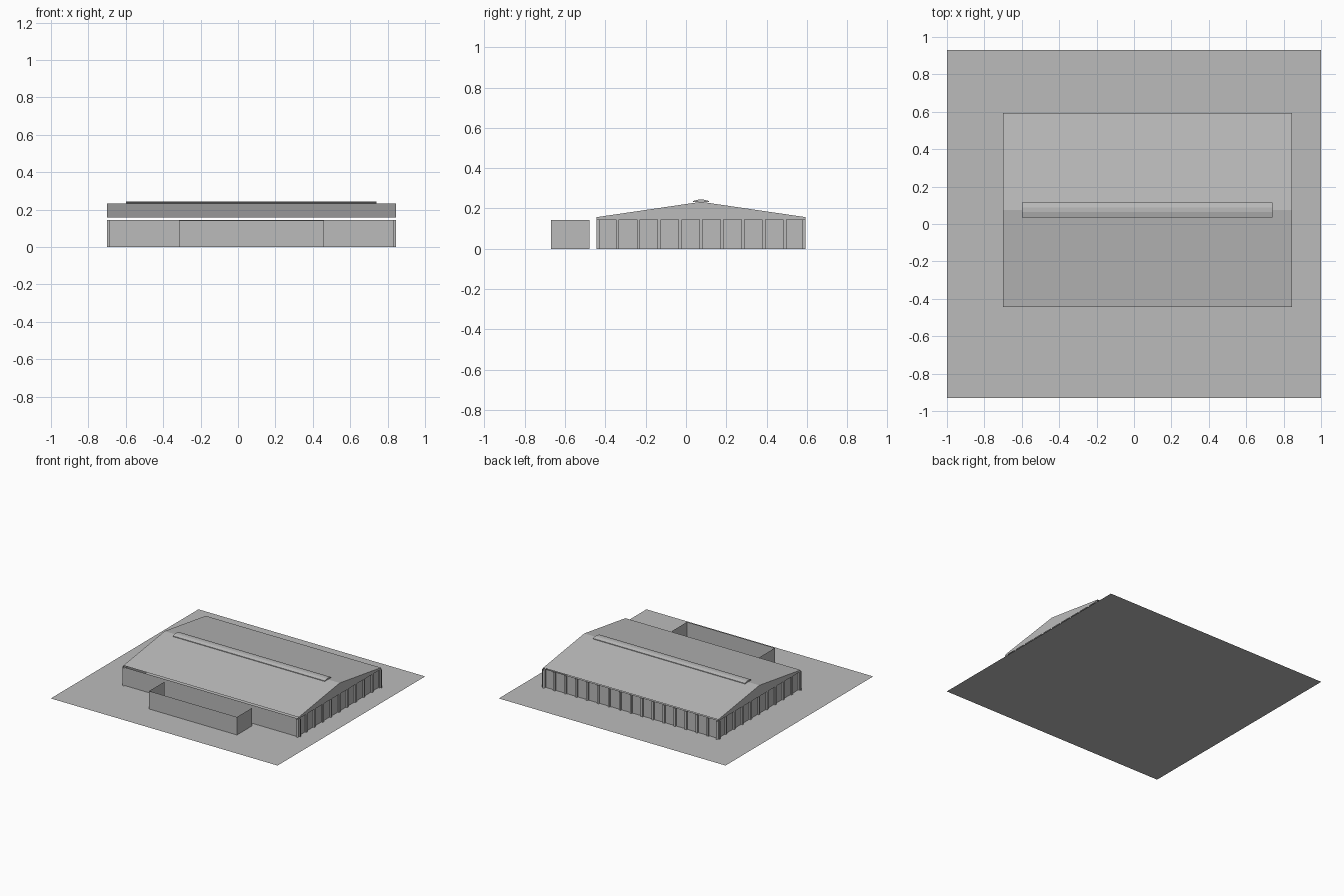
import bpy

cube = bpy.data.objects.get("Cube")
if cube:
    bpy.data.objects.remove(cube, do_unlink=True)

grey = bpy.data.materials.new("plain_grey")
grey.use_nodes = True
grey.diffuse_color = (0.5, 0.5, 0.5, 1)
grey.node_tree.nodes["Principled BSDF"].inputs["Base Color"].default_value = (0.5, 0.5, 0.5, 1)


def make(name, verts, faces):
    mesh = bpy.data.meshes.new(name)
    mesh.from_pydata(verts, [], faces)
    mesh.materials.append(grey)
    obj = bpy.data.objects.new(name, mesh)
    bpy.context.collection.objects.link(obj)
    return obj


def box(name, x0, x1, y0, y1, z0, z1):
    verts = [(x, y, z) for z in (z0, z1) for x, y in ((x0, y0), (x1, y0), (x1, y1), (x0, y1))]
    sides = [(i, (i + 1) % 4, (i + 1) % 4 + 4, i + 4) for i in range(4)]
    return make(name, verts, [(3, 2, 1, 0), (4, 5, 6, 7)] + sides)


def sheet(name, path, x0, x1):
    """Extrude an open (y, z) path along x."""
    n = len(path)
    verts = [(x, y, z) for x in (x0, x1) for y, z in path]
    return make(name, verts, [(i, i + n, i + n + 1, i + 1) for i in range(n - 1)])


def prism(name, path, x0, x1):
    """Extrude a closed (y, z) outline along x, with end caps."""
    n = len(path)
    verts = [(x, y, z) for x in (x0, x1) for y, z in path]
    sides = [(i, i + n, (i + 1) % n + n, (i + 1) % n) for i in range(n)]
    return make(name, verts, sides + [tuple(range(n)), tuple(range(2 * n - 1, n - 1, -1))])


# Main dimensions
L, R, F, B = -0.70, 0.845, -0.443, 0.593
MID = (F + B) / 2
WALL, EAVE, RIDGE = 0.145, 0.157, 0.233
INSET = 0.012

# Ground
make("ground", [(-1, -0.93, 0), (1, -0.93, 0), (1, 0.93, 0), (-1, 0.93, 0)], [(0, 1, 2, 3)])

# Roof sheet with gable ends
sheet("roof", [(F, EAVE), (MID, RIDGE), (B, EAVE)], L, R)
for name, x in (("left_gable", R), ("right_gable", L)):
    outline = [(F, WALL), (B, WALL), (B, EAVE), (MID, RIDGE), (F, EAVE)]
    make(name, [(x, y, z) for y, z in outline], [tuple(range(5))])

# Raised ridge vent, a thin low gabled cap
prism("ridge_vent", [(MID - 0.04, 0.232), (MID + 0.04, 0.232), (MID + 0.04, 0.237),
                     (MID + 0.012, 0.244), (MID - 0.012, 0.244), (MID - 0.04, 0.237)], -0.60, 0.74)

# Walls, with the side and back ones set behind the posts
x0, x1, y1 = L + INSET, R - INSET, B - INSET
corners = [(x0, F), (x1, F), (x1, y1), (x0, y1)]
make("walls", [(x, y, z) for z in (0, WALL) for x, y in corners],
     [(i, (i + 1) % 4, (i + 1) % 4 + 4, i + 4) for i in range(4)])

# Wall posts
HALF = 0.008
SIDE_POSTS, BACK_POSTS = 10, 16
for i in range(1, SIDE_POSTS):
    y = F + (B - F) * i / SIDE_POSTS
    box("left_post", x1, R, y - HALF, y + HALF, 0, WALL)
    box("right_post", L, x0, y - HALF, y + HALF, 0, WALL)
for i in range(1, BACK_POSTS):
    x = L + (R - L) * i / BACK_POSTS
    box("back_post", x - HALF, x + HALF, y1, B, 0, WALL)

# Corner posts, with thin cover plates standing just off the walls
for x, sx in ((L, -1), (R, 1)):
    for y, sy in ((F, -1), (B, 1)):
        xs, ys = sorted((x, x - sx * 0.015)), sorted((y, y - sy * 0.015))
        box("corner_post", *xs, *ys, 0, WALL)
        px, py = x + sx * 0.01, y + sy * 0.01
        make("corner_side_plate", [(px, ys[0], 0), (px, ys[1], 0), (px, ys[1], WALL), (px, ys[0], WALL)],
             [(0, 1, 2, 3)])
        make("corner_end_plate", [(xs[0], py, 0), (xs[1], py, 0), (xs[1], py, WALL), (xs[0], py, WALL)],
             [(0, 1, 2, 3)])

# Front yard screen: three walls, open above and towards the hall
path = [(-0.315, -0.478), (-0.315, -0.67), (0.46, -0.67), (0.46, -0.478)]
make("front_screen_wall", [(x, y, z) for z in (0, 0.143) for x, y in path],
     [(i, i + 1, i + 5, i + 4) for i in range(3)])
